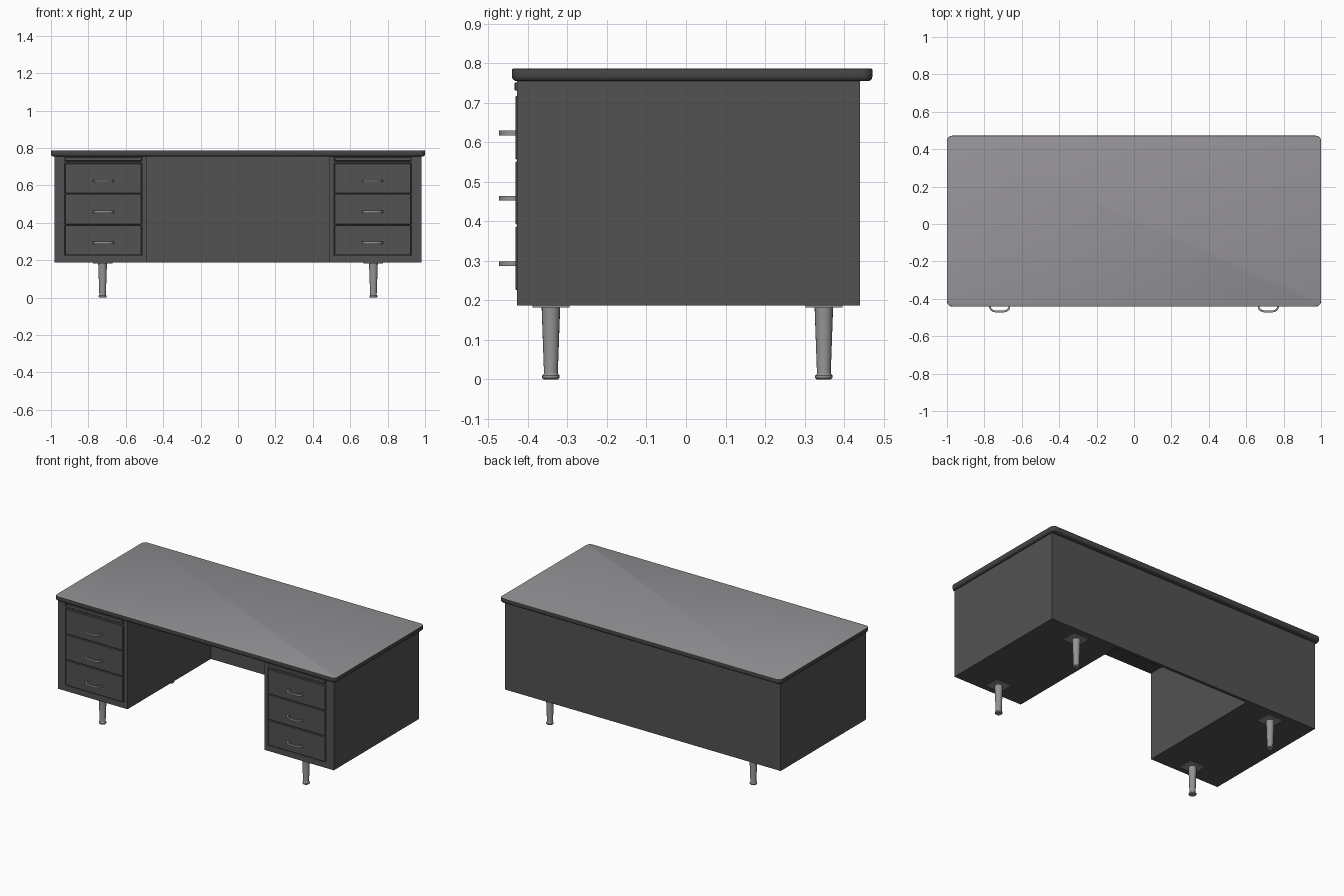
import bpy, bmesh, math
from mathutils import Vector

if "Cube" in bpy.data.objects:
    bpy.data.objects.remove(bpy.data.objects["Cube"])


def material(name, rgb):
    m = bpy.data.materials.new(name)
    m.diffuse_color = (*rgb, 1.0)
    m.use_nodes = True
    m.node_tree.nodes["Principled BSDF"].inputs["Base Color"].default_value = m.diffuse_color
    return m


BODY = material("charcoal_steel", (0.085, 0.085, 0.085))
EDGE = material("dark_edge", (0.06, 0.06, 0.062))
TOP = material("grey_laminate", (0.30, 0.29, 0.305))
METAL = material("brushed_metal", (0.29, 0.29, 0.29))


def finish(name, bm, *mats):
    bmesh.ops.recalc_face_normals(bm, faces=bm.faces)
    mesh = bpy.data.meshes.new(name)
    bm.to_mesh(mesh)
    bm.free()
    for m in mats:
        mesh.materials.append(m)
    ob = bpy.data.objects.new(name, mesh)
    bpy.context.collection.objects.link(ob)
    return ob


def smooth(ob):
    bpy.ops.object.select_all(action='DESELECT')
    ob.select_set(True)
    bpy.context.view_layer.objects.active = ob
    bpy.ops.object.shade_smooth_by_angle(angle=math.radians(35))


def box_mesh(x, y, z):
    bm = bmesh.new()
    bmesh.ops.create_cube(bm, size=1)
    for v in bm.verts:
        v.co = Vector([(r[0] + r[1]) / 2 + c * (r[1] - r[0]) for r, c in zip((x, y, z), v.co)])
    return bm


def box(name, x, y, z, mat=BODY, bevel=0.0):
    bm = box_mesh(x, y, z)
    if bevel:
        bmesh.ops.bevel(bm, geom=bm.edges[:], offset=bevel, segments=1, affect='EDGES')
    return finish(name, bm, mat)


def lathe(name, loc, profile, mat, sides=20):
    bm = bmesh.new()
    rings = [[bm.verts.new((loc[0] + r * math.cos(2 * math.pi * i / sides),
                            loc[1] + r * math.sin(2 * math.pi * i / sides), z))
              for i in range(sides)] for r, z in profile]
    for a, b in zip(rings, rings[1:]):
        for i in range(sides):
            j = (i + 1) % sides
            bm.faces.new((a[i], a[j], b[j], b[i]))
    bm.faces.new(rings[0])
    bm.faces.new(rings[-1])
    smooth(finish(name, bm, mat))


def handle(name, cx, z):
    """Flat bow pull: an outer arch and an inner arch joined into one bar."""
    front, h = -0.430, 0.006
    outer = [(-0.056, 0), (-0.056, .018), (-0.050, .031), (-0.036, .040), (-0.018, .043)]
    inner = [(-0.047, 0), (-0.047, .016), (-0.042, .024), (-0.032, .030), (-0.018, .033)]
    outer += [(-x, d) for x, d in reversed(outer)]
    inner += [(-x, d) for x, d in reversed(inner)]
    bm = bmesh.new()
    rings = [[bm.verts.new((cx + p[0], front - p[1], z + dz))
              for p, dz in ((o, -h), (o, h), (i, h), (i, -h))] for o, i in zip(outer, inner)]
    for a, b in zip(rings, rings[1:]):
        for k in range(4):
            n = (k + 1) % 4
            bm.faces.new((a[k], a[n], b[n], b[k]))
    bm.faces.new(rings[0])
    bm.faces.new(rings[-1])
    smooth(finish(name, bm, METAL))


# Table top: rounded corners, softened rim, pale laminate on the upper face
bm = box_mesh((-1, 1), (-0.441, 0.472), (0.755, 0.787))
upright = [e for e in bm.edges if abs(e.verts[0].co.z - e.verts[1].co.z) > 0.01]
bmesh.ops.bevel(bm, geom=upright, offset=0.028, segments=6, affect='EDGES', profile=0.5)
for z, width, seg in ((0.755, 0.012, 3), (0.787, 0.004, 2)):
    rim = [e for e in bm.edges if all(abs(v.co.z - z) < 1e-5 for v in e.verts)]
    bmesh.ops.bevel(bm, geom=rim, offset=width, segments=seg, affect='EDGES', profile=0.5)
bm.normal_update()
for f in bm.faces:
    f.material_index = 1 if f.normal.z > 0.9 else 0
smooth(finish("table_top", bm, EDGE, TOP))

# Back panel closing the knee space
box("back_panel", (-0.487, 0.487), (0.42, 0.44), (0.187, 0.757))

FRONT, RECESS = -0.428, -0.415
for side, s in (("left", -1), ("right", 1)):
    def span(a, b):
        return (min(s * a, s * b), max(s * a, s * b))

    # Pedestal carcass with a raised frame around the drawer opening
    box(side + "_pedestal", span(0.487, 0.982), (RECESS, 0.44), (0.187, 0.757))
    box(side + "_inner_stile", span(0.487, 0.513), (FRONT, RECESS), (0.187, 0.757))
    box(side + "_outer_stile", span(0.927, 0.982), (FRONT, RECESS), (0.187, 0.757))
    box(side + "_bottom_rail", span(0.513, 0.927), (FRONT, RECESS), (0.187, 0.224))
    box(side + "_top_rail", span(0.513, 0.927), (FRONT, RECESS), (0.719, 0.728))

    # Pull-out writing board above the drawers
    box(side + "_writing_board", span(0.517, 0.923), (-0.434, RECESS), (0.731, 0.752), BODY, 0.002)

    # Three drawers with bow pulls
    for i in range(3):
        z0 = 0.225 + i * 0.165
        box(f"{side}_drawer_{i + 1}", span(0.516, 0.924), (-0.432, RECESS),
            (z0 + 0.002, z0 + 0.162), BODY, 0.002)
        handle(f"{side}_handle_{i + 1}", s * 0.718, 0.293 + i * 0.1655)

    # Tapered legs on square mounting plates
    for end, y in (("front", -0.342), ("back", 0.349)):
        x = s * 0.724
        box(f"{side}_{end}_leg_plate", (x - 0.052, x + 0.052), (y - 0.047, y + 0.047),
            (0.182, 0.188), METAL)
        lathe(f"{side}_{end}_leg", (x, y),
              [(0.018, 0.0), (0.022, 0.004), (0.022, 0.010), (0.018, 0.014),
               (0.0175, 0.016), (0.0235, 0.184)], METAL)
